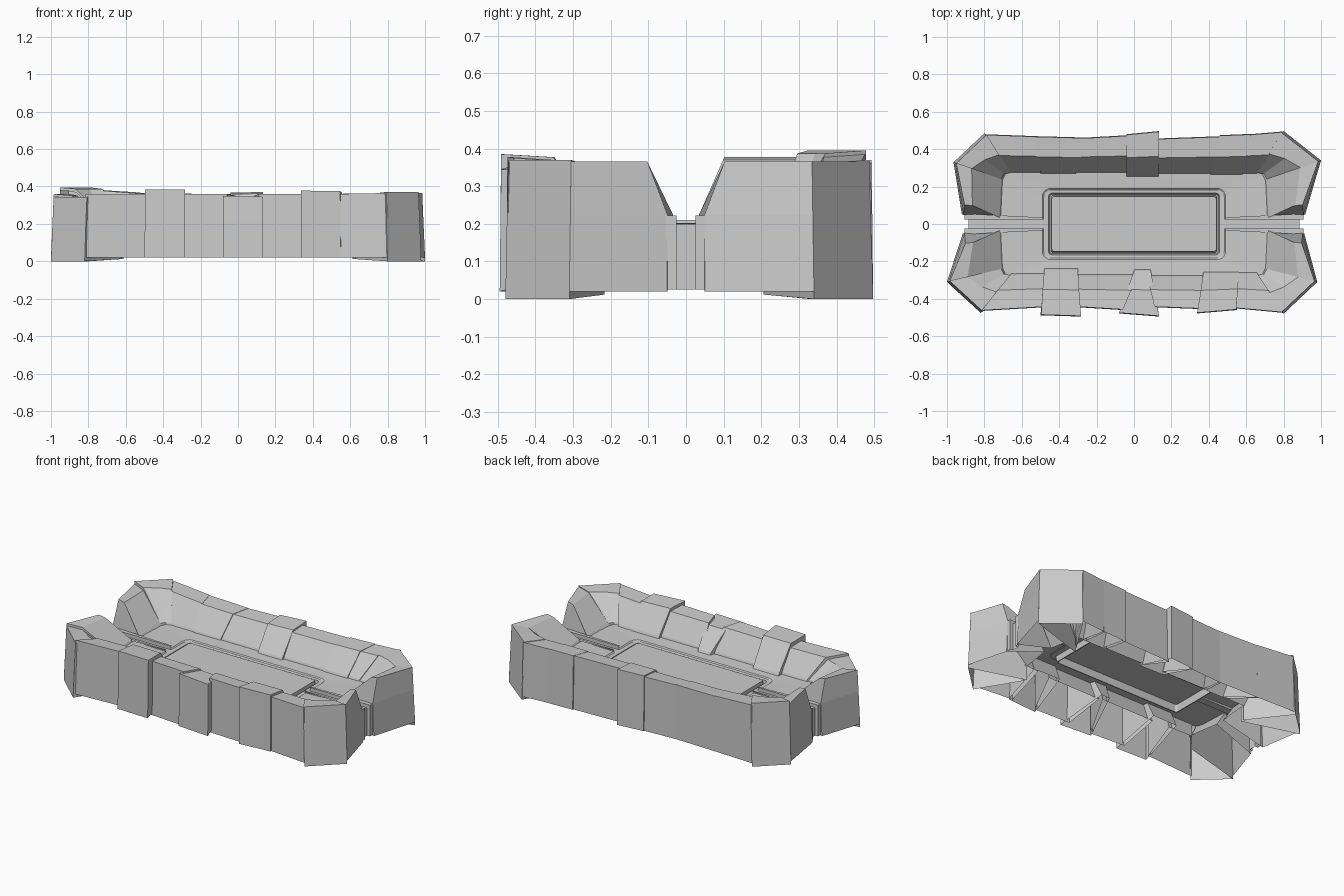
import bpy
import bmesh
import math
from mathutils import Vector

default_cube = bpy.data.objects.get("Cube")
if default_cube:
    bpy.data.objects.remove(default_cube, do_unlink=True)

# One plain stone colour
GREY = (0.6, 0.6, 0.6, 1.0)
stone_grey = bpy.data.materials.new("stone_grey")
stone_grey.use_nodes = True
stone_grey.diffuse_color = GREY
for node in stone_grey.node_tree.nodes:
    if node.type == "BSDF_PRINCIPLED":
        node.inputs["Base Color"].default_value = GREY
        node.inputs["Roughness"].default_value = 0.9

FOOT_Z = 0.225     # where the inner slopes meet the floor
ROOT_Z = 0.105     # where the slopes end below the floor
FLOOR_Z = 0.215
CHANNEL_Z = 0.20
GROOVE_Z = 0.165
SEAM = 0.025       # half width of the drain channel


def finish(bm, name, smooth=False):
    """Turn a bmesh into an object whose open side faces down."""
    bmesh.ops.remove_doubles(bm, verts=bm.verts, dist=0.0001)
    bmesh.ops.recalc_face_normals(bm, faces=bm.faces)
    if sum(f.normal.z * f.calc_area() for f in bm.faces) < 0:
        bmesh.ops.reverse_faces(bm, faces=bm.faces)
    mesh = bpy.data.meshes.new(name)
    bm.to_mesh(mesh)
    bm.free()
    mesh.materials.append(stone_grey)
    obj = bpy.data.objects.new(name, mesh)
    bpy.context.collection.objects.link(obj)
    if smooth:
        bpy.ops.object.select_all(action="DESELECT")
        obj.select_set(True)
        bpy.context.view_layer.objects.active = obj
        bpy.ops.object.shade_smooth_by_angle(angle=math.radians(30))
    return obj


def bridge(bm, rows):
    """Join neighbouring rows of vertices with quads."""
    for a, b in zip(rows, rows[1:]):
        for i in range(len(a) - 1):
            bm.faces.new((a[i], a[i + 1], b[i + 1], b[i]))


def section(outer, foot, top, ridge, bottom=0.02, lean=0.0, taper=0.993):
    """Wall section: outer face, crown, then inner slope running under the floor."""
    outer, foot = Vector(outer), Vector(foot)
    shift = Vector((0, lean))
    crest = outer * taper + shift
    inner = outer.lerp(foot, ridge)
    root = foot + (foot - inner) * 0.55
    middle = outer.lerp(outer * taper, 0.6)
    return [(*outer, bottom), (*middle, FOOT_Z), (*crest, top),
            (*(inner + shift), top - 0.008), (*foot, FOOT_Z), (*root, ROOT_Z)]


def stone(name, *sections, deep_sides=False):
    """Hollow stone between sections, open underneath."""
    bm = bmesh.new()
    rows = [[bm.verts.new(p) for p in s] for s in sections]
    bridge(bm, rows)
    for row in (rows[0], rows[-1]):
        tip = []
        if deep_sides:
            root = row[-1].co
            tip = [bm.verts.new((root.x, root.y, 0.012))]
        bm.faces.new(row + tip)
    return finish(bm, name)


# Long walls: outer x range, foot x range, outer y pair, foot y, top pair
FRONT = [
    (-0.82, -0.48, -0.66, -0.46, -0.465, -0.445, -0.27, 0.36, 0.36),
    (-0.50, -0.285, -0.48, -0.30, -0.488, -0.495, -0.245, 0.385, 0.385),
    (-0.30, -0.06, -0.33, 0.02, -0.445, -0.46, -0.275, 0.36, 0.36),
    (-0.08, 0.135, 0.0, 0.09, -0.478, -0.495, -0.25, 0.35, 0.345),
    (0.11, 0.36, 0.07, 0.42, -0.445, -0.455, -0.28, 0.36, 0.36),
    (0.34, 0.55, 0.37, 0.56, -0.478, -0.46, -0.262, 0.378, 0.375),
    (0.53, 0.80, 0.53, 0.66, -0.45, -0.475, -0.265, 0.36, 0.365),
]
BACK = [
    (-0.80, -0.53, -0.66, -0.48, 0.48, 0.47, 0.28, 0.385, 0.368),
    (-0.54, -0.25, -0.50, -0.31, 0.47, 0.462, 0.275, 0.366, 0.362),
    (-0.26, -0.03, -0.33, -0.02, 0.462, 0.475, 0.28, 0.36, 0.36),
    (-0.04, 0.135, -0.04, 0.13, 0.48, 0.497, 0.26, 0.368, 0.37),
    (0.12, 0.48, 0.11, 0.43, 0.457, 0.47, 0.275, 0.358, 0.358),
    (0.46, 0.63, 0.41, 0.58, 0.475, 0.482, 0.27, 0.36, 0.362),
    (0.62, 0.80, 0.56, 0.66, 0.48, 0.495, 0.275, 0.36, 0.362),
]
for side, row in (("front", FRONT), ("back", BACK)):
    for n, (x0, x1, f0, f1, y0, y1, fy, top0, top1) in enumerate(row, 1):
        stone(f"{side}_wall_stone_{n}",
              section((x0, y0), (f0, fy), top0, 0.57),
              section((x1, y1), (f1, fy), top1, 0.57))

# Chamfered corners and the end stones that lean back from the drain notch:
# side corner point, end corner point, notch x, corner top, end top
CORNERS = {
    "front_right": ((-0.82, -0.475), (-1.0, -0.31), -0.915, 0.345, 0.36),
    "front_left": ((0.80, -0.48), (0.98, -0.31), 0.91, 0.37, 0.365),
    "back_right": ((-0.80, 0.485), (-0.965, 0.33), -0.92, 0.395, 0.378),
    "back_left": ((0.80, 0.497), (1.0, 0.34), 0.915, 0.365, 0.365),
}
for place, (side_pt, end_pt, notch_x, top, end_top) in CORNERS.items():
    sx = math.copysign(1, notch_x)
    sy = math.copysign(1, side_pt[1])
    side_foot, end_foot = (sx * 0.66, sy * 0.28), (sx * 0.71, sy * 0.24)
    mid_pt = Vector(side_pt).lerp(Vector(end_pt), 0.5)
    stone(f"{place}_corner_stone",
          section(side_pt, side_foot, top, 0.56, 0.0, taper=0.985),
          section(mid_pt, (sx * 0.695, sy * 0.27), top, 0.46, 0.0, taper=0.985),
          section(end_pt, end_foot, top, 0.38, 0.0, taper=0.985),
          deep_sides=True)
    stone(f"{place}_end_stone",
          section(end_pt, end_foot, end_top, 0.38, taper=0.985),
          section((notch_x, sy * 0.05), (sx * 0.72, sy * 0.035),
                  end_top, 0.28, lean=sy * 0.053, taper=0.985))


def half_ring(bm, hx, hy, radius, z, start, sy):
    """Half of a rounded rectangle, from the right seam to the left seam."""
    pts = [(hx, start)]
    for k in range(7):
        a = math.radians(15 * k)
        pts.append((hx - radius + radius * math.cos(a),
                    hy - radius + radius * math.sin(a)))
    pts += [(-x, y) for x, y in reversed(pts)]
    return [bm.verts.new((x, sy * y, z)) for x, y in pts]


# Floor around the pool, split by the drain channel
bm = bmesh.new()
for sy in (-1, 1):
    bridge(bm, [half_ring(bm, 0.74, 0.3, 0.1, FLOOR_Z, SEAM, sy),
                half_ring(bm, 0.49, 0.19, 0.045, FLOOR_Z - 0.007, SEAM, sy),
                half_ring(bm, 0.483, 0.183, 0.04, CHANNEL_Z + 0.002, SEAM, sy)])
finish(bm, "basin_floor", smooth=True)

# Flat border, narrow groove and the raised slab inside it
bm = bmesh.new()
for sy in (-1, 1):
    rings = [half_ring(bm, 0.49, 0.19, 0.045, CHANNEL_Z + 0.002, 0, sy),
             half_ring(bm, 0.457, 0.165, 0.02, CHANNEL_Z, 0, sy),
             half_ring(bm, 0.451, 0.159, 0.015, GROOVE_Z, 0, sy),
             half_ring(bm, 0.445, 0.153, 0.015, GROOVE_Z, 0, sy),
             half_ring(bm, 0.44, 0.147, 0.015, FLOOR_Z - 0.005, 0, sy)]
    bridge(bm, rings)
    bm.faces.new(rings[-1])
finish(bm, "pool_slab")

# Drain channels run to the ends and drop down the notch
LIP_Z = 0.222
PROFILE = [(-0.055, LIP_Z), (-SEAM, LIP_Z), (-SEAM, CHANNEL_Z),
           (SEAM, CHANNEL_Z), (SEAM, LIP_Z), (0.055, LIP_Z)]
for name, sx in (("right", -1), ("left", 1)):
    bm = bmesh.new()
    rows = [[], [], []]
    for y, z in PROFILE:
        end = sx * (0.905 if z == LIP_Z else 0.885)
        near = y if abs(y) == SEAM else math.copysign(0.035, y)
        rows[0].append(bm.verts.new((sx * 0.487, near, z)))
        rows[1].append(bm.verts.new((end, y, z)))
        rows[2].append(bm.verts.new((end, y, 0.025)))
    bridge(bm, rows)
    finish(bm, f"{name}_drain_channel")
